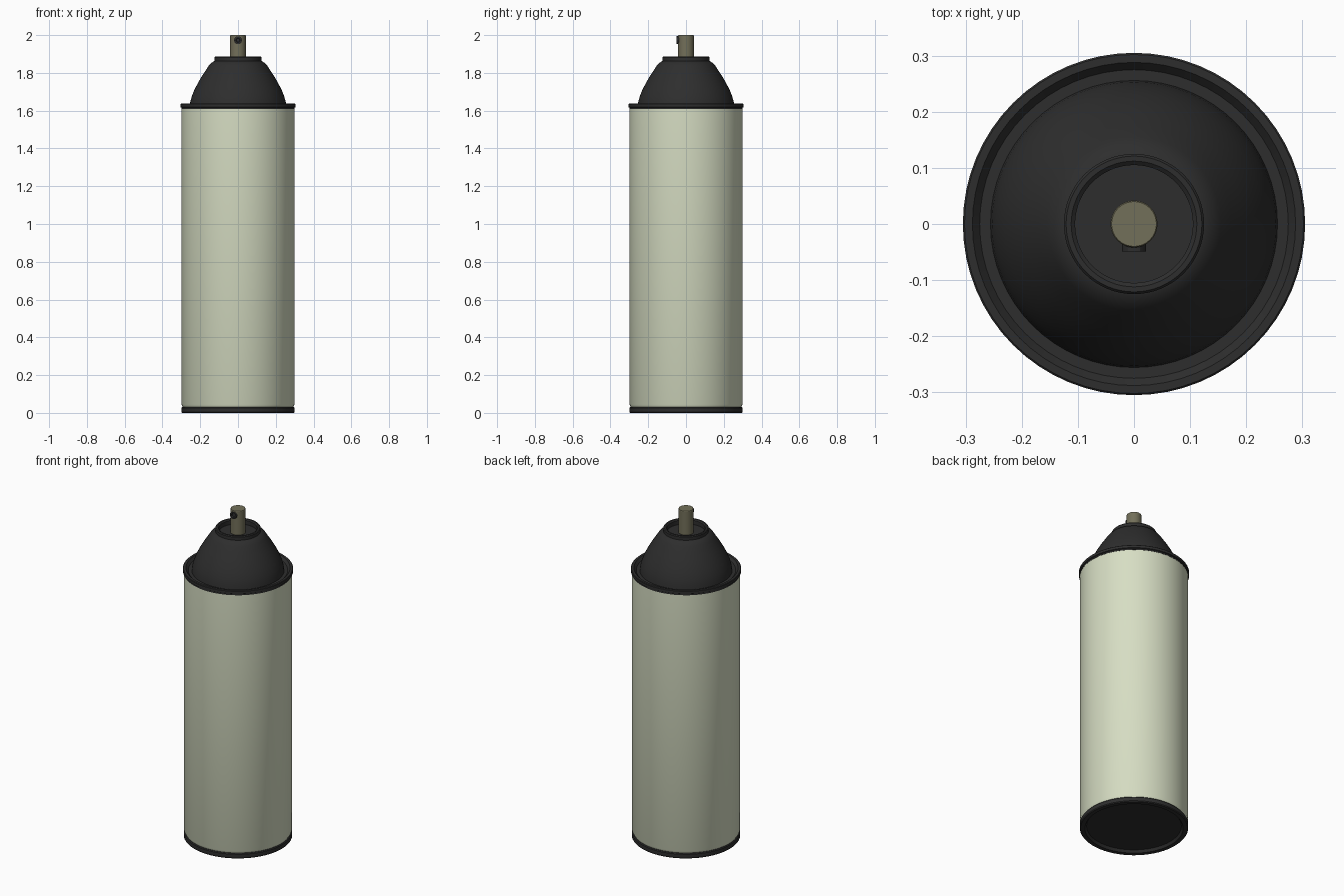
import bpy, bmesh, math
from mathutils import Matrix

if "Cube" in bpy.data.objects:
    bpy.data.objects.remove(bpy.data.objects["Cube"])


def material(name, rgb):
    m = bpy.data.materials.new(name)
    m.diffuse_color = (*rgb, 1)
    m.use_nodes = True
    m.node_tree.nodes["Principled BSDF"].inputs["Base Color"].default_value = m.diffuse_color
    return m


BLACK = material("black plastic", (0.027, 0.027, 0.027))
CREAM = material("pale green paint", (0.68, 0.73, 0.55))
OLIVE = material("olive stem", (0.17, 0.16, 0.10))


def lathe(name, profile, mat, segments=64, transform=None):
    """Spin a closed (r, z) profile, running from axis to axis, around z."""
    bm = bmesh.new()
    vs = [bm.verts.new((r, 0, z)) for r, z in profile]
    es = [bm.edges.new(p) for p in zip(vs, vs[1:])]
    bmesh.ops.spin(bm, geom=vs + es, axis=(0, 0, 1), cent=(0, 0, 0),
                   angle=math.tau, steps=segments, use_duplicate=False)
    bmesh.ops.remove_doubles(bm, verts=bm.verts, dist=1e-5)
    bmesh.ops.recalc_face_normals(bm, faces=bm.faces)
    if transform:
        bm.transform(transform)
    me = bpy.data.meshes.new(name)
    bm.to_mesh(me)
    bm.free()
    ob = bpy.data.objects.new(name, me)
    bpy.context.collection.objects.link(ob)
    me.materials.append(mat)
    bpy.ops.object.select_all(action='DESELECT')
    bpy.context.view_layer.objects.active = ob
    ob.select_set(True)
    bpy.ops.object.shade_smooth_by_angle(angle=math.radians(30))
    return ob


# painted can wall
lathe("can_body", [(0, 0.03), (0.292, 0.03), (0.299, 0.045), (0.299, 1.612), (0, 1.612)], CREAM)

# bottom rim with a shallow recessed base
lathe("bottom_rim", [(0, 0.015), (0.262, 0.015), (0.272, 0.0), (0.296, 0.0), (0.3, 0.005),
                     (0.3, 0.027), (0.296, 0.032), (0, 0.032)], BLACK)

# top rim with an inner groove
lathe("top_rim", [(0, 1.608), (0.300, 1.608), (0.300, 1.616), (0.305, 1.619), (0.305, 1.634),
                  (0.302, 1.637), (0.288, 1.637), (0.275, 1.622), (0, 1.622)], BLACK)

# rounded shoulder dome with collar and valve recess
dome = [(0.256, 1.62), (0.253, 1.645), (0.245, 1.675), (0.231, 1.71), (0.213, 1.745),
        (0.194, 1.778), (0.173, 1.81), (0.155, 1.838), (0.142, 1.853), (0.128, 1.861)]
collar = [(0.125, 1.862), (0.125, 1.881), (0.121, 1.886), (0.112, 1.886), (0.105, 1.880),
          (0.105, 1.855), (0, 1.855)]
lathe("shoulder_dome", [(0, 1.62)] + dome + collar, BLACK)

# spray stem
lathe("spray_stem", [(0, 1.85), (0.042, 1.85), (0.042, 1.997), (0.040, 2.0), (0, 2.0)], OLIVE, 32)

# nozzle facing the front
lathe("nozzle", [(0, 0), (0.021, 0), (0.021, 0.022), (0.012, 0.022), (0.009, 0.016), (0, 0.016)],
      BLACK, 12, Matrix.Translation((0, -0.027, 1.973)) @ Matrix.Rotation(math.pi / 2, 4, 'X'))
